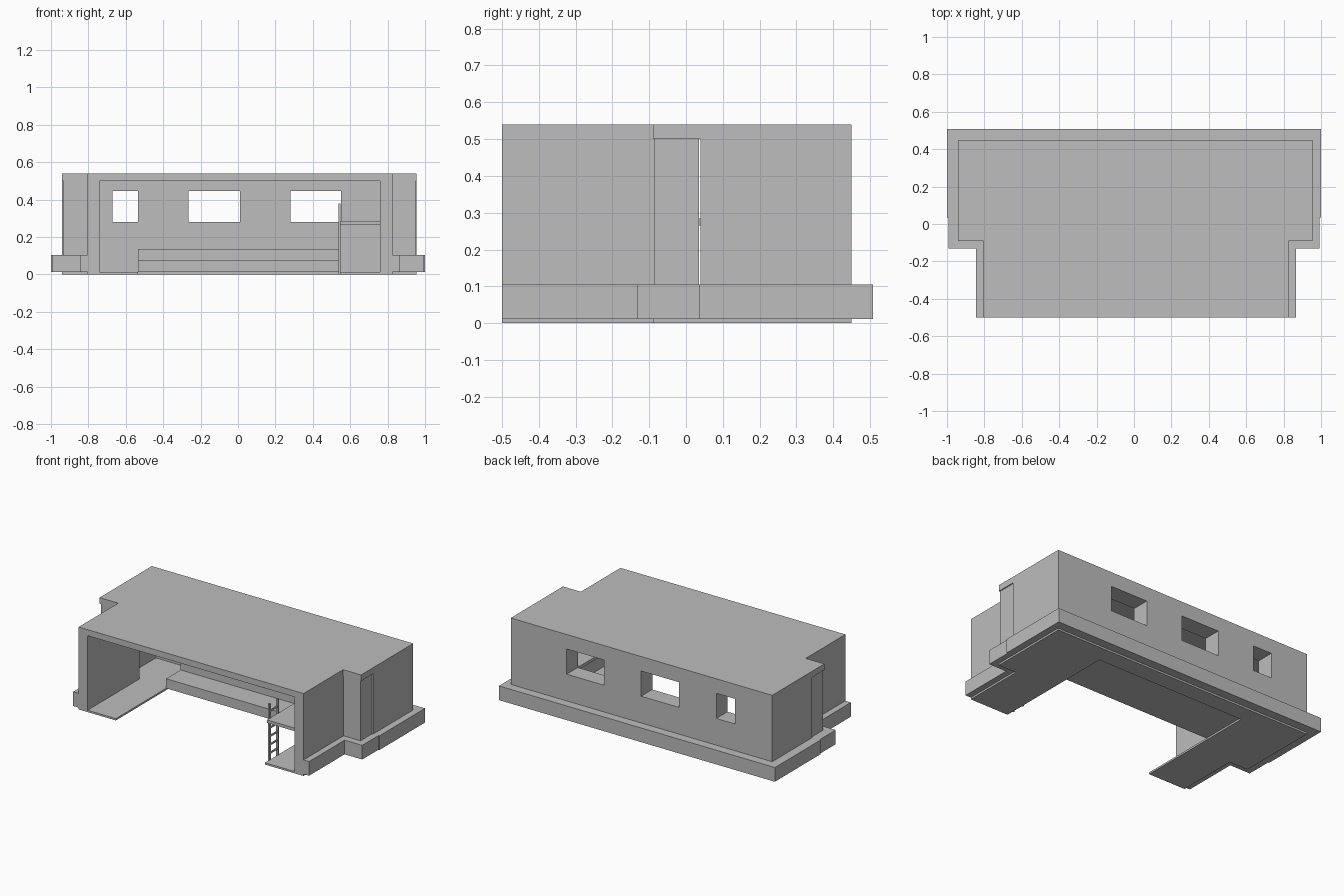
import bpy
import bmesh

cube = bpy.data.objects.get("Cube")
if cube:
    bpy.data.objects.remove(cube, do_unlink=True)

grey = bpy.data.materials.new("plain grey")
grey.use_nodes = True
COLOUR = (0.51, 0.51, 0.51, 1)
grey.diffuse_color = COLOUR
for node in grey.node_tree.nodes:
    if node.type == "BSDF_PRINCIPLED":
        node.inputs["Base Color"].default_value = COLOUR


def prism(name, outline, z0, z1):
    """Extrude a flat outline from z0 up to z1."""
    bm = bmesh.new()
    face = bm.faces.new([bm.verts.new((x, y, z0)) for x, y in outline])
    grown = bmesh.ops.extrude_face_region(bm, geom=[face])
    for v in grown["geom"]:
        if isinstance(v, bmesh.types.BMVert):
            v.co.z = z1
    bmesh.ops.recalc_face_normals(bm, faces=bm.faces)
    mesh = bpy.data.meshes.new(name)
    bm.to_mesh(mesh)
    bm.free()
    mesh.materials.append(grey)
    obj = bpy.data.objects.new(name, mesh)
    bpy.context.collection.objects.link(obj)
    return obj


def box(name, x, y, z):
    return prism(name, [(x[0], y[0]), (x[1], y[0]), (x[1], y[1]), (x[0], y[1])], *z)


# Main levels and the plan of the T-shaped building
FLOOR, CEILING, TOP = 0.012, 0.5, 0.54
LEDGE = (0.012, 0.105)
FRONT, STEP_IN, STUB_BACK, WALL_IN, BACK = -0.5, -0.09, 0.035, 0.335, 0.45
L, R = -0.94, 0.955          # wide part
NL, NR = -0.805, 0.825       # narrow front part
OL, OR = -0.74, 0.76         # front opening
PL, PR = -0.535, 0.545       # open bay in the floor

# Roof slab
prism("roof", [(NL, FRONT), (NR, FRONT), (NR, STEP_IN), (R, STEP_IN),
               (R, BACK), (L, BACK), (L, STEP_IN), (NL, STEP_IN)], CEILING, TOP)

# U-shaped floor around the open bay
prism("floor", [(NL, FRONT), (PL, FRONT), (PL, WALL_IN), (PR, WALL_IN),
                (PR, FRONT), (NR, FRONT), (NR, STEP_IN), (R, STEP_IN),
                (R, BACK), (L, BACK), (L, STEP_IN), (NL, STEP_IN)], 0, FLOOR)

# Back wall with three window openings
wall = box("back_wall", (L, R), (WALL_IN, BACK), (FLOOR, CEILING))
for x in ((-0.67, -0.535), (-0.265, 0.01), (0.28, 0.55)):
    cutter = box("window_cutter", x, (WALL_IN - 0.1, BACK + 0.1), (0.28, 0.445))
    cutter.hide_render = True
    mod = wall.modifiers.new("window", "BOOLEAN")
    mod.operation = "DIFFERENCE"
    mod.solver = "EXACT"
    mod.object = cutter
    bpy.context.view_layer.objects.active = wall
    bpy.ops.object.modifier_apply(modifier=mod.name)
    bpy.data.objects.remove(cutter, do_unlink=True)

# Side walls, stub walls at the step and the outer ledge, on both sides
for side, s, wide, narrow, opening in (("right", -1, L, NL, OL), ("left", 1, R, NR, OR)):
    def span(a, b):
        return min(a, b), max(a, b)

    z = (FLOOR, CEILING)
    box(side + "_front_wall", span(opening, narrow), (FRONT, STUB_BACK), z)
    box(side + "_stub_wall", span(narrow, wide - 0.007 * s),
        (STEP_IN + 0.004, STUB_BACK), z)
    box(side + "_side_wall", span(wide - 0.11 * s, wide), (STUB_BACK + 0.005, WALL_IN), z)
    box(side + "_front_ledge", span(narrow, narrow + 0.04 * s), (FRONT, STEP_IN), LEDGE)
    box(side + "_stub_ledge", span(narrow, 0.993 * s), (-0.132, STEP_IN + 0.004), LEDGE)
    box(side + "_corner_ledge", span(wide - 0.007 * s, 0.993 * s),
        (STEP_IN + 0.004, STUB_BACK), LEDGE)
    box(side + "_side_ledge", span(wide, s), (STUB_BACK, BACK), LEDGE)
box("back_ledge", (-1, 1), (BACK, 0.508), LEDGE)

# Two broad steps along the back of the bay
box("lower_step", (PL, PR), (0.02, WALL_IN), (FLOOR, 0.075))
box("upper_step", (PL, PR), (0.17, WALL_IN), (0.075, 0.135))

# Loft shelf and its ladder
box("loft", (PR, OR), (-0.48, WALL_IN), (0.265, 0.285))
RAILS = (-0.45, -0.365)
for y in RAILS:
    box("ladder_rail", (0.537, 0.549), (y - 0.006, y + 0.006), (0, 0.38))
for i in range(6):
    z = 0.05 + i * 0.055
    box("ladder_rung", (0.539, 0.547), RAILS, (z, z + 0.01))
